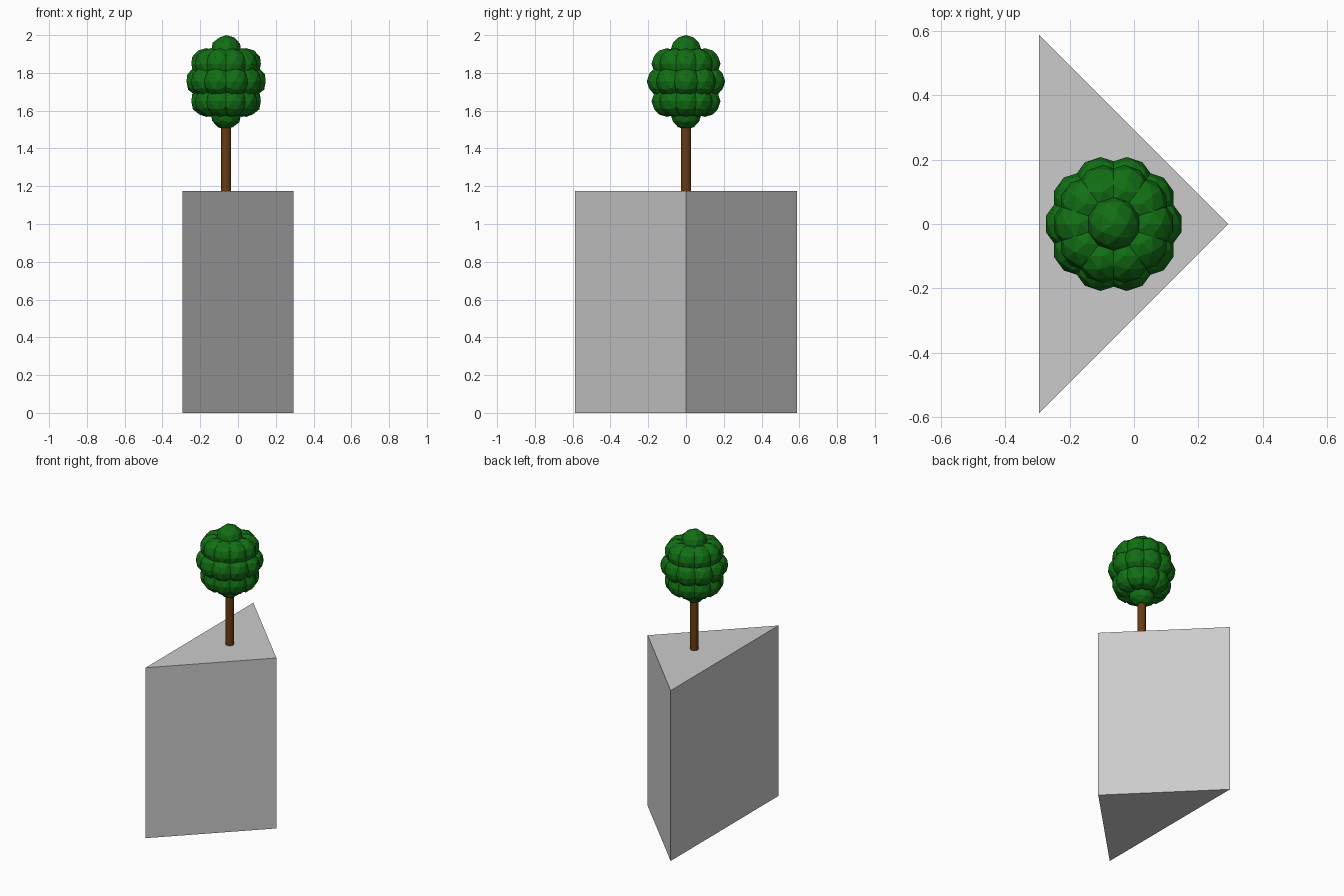
import bpy, bmesh, math
from mathutils import Matrix, Vector

if "Cube" in bpy.data.objects:
    bpy.data.objects.remove(bpy.data.objects["Cube"])

TREE_X = -0.063      # tree axis
BASE_H = 1.175       # height of the plinth
BALL_R = 0.083       # radius of one leaf cluster
LOBES = 10           # clusters per ring


def material(name, rgb):
    m = bpy.data.materials.new(name)
    m.diffuse_color = (*rgb, 1.0)
    m.use_nodes = True
    m.node_tree.nodes["Principled BSDF"].inputs["Base Color"].default_value = m.diffuse_color
    return m


def finish(bm, name, mat):
    bmesh.ops.recalc_face_normals(bm, faces=bm.faces)
    me = bpy.data.meshes.new(name)
    bm.to_mesh(me)
    bm.free()
    me.materials.append(mat)
    ob = bpy.data.objects.new(name, me)
    bpy.context.collection.objects.link(ob)
    return ob


stone = material("stone grey", (0.60, 0.60, 0.60))
bark = material("bark brown", (0.14, 0.045, 0.006))
leaf = material("leaf green", (0.006, 0.16, 0.007))

# Triangular plinth
bm = bmesh.new()
corners = [(-0.294, -0.587), (0.293, 0.0), (-0.294, 0.587)]
face = bm.faces.new([bm.verts.new((x, y, 0)) for x, y in corners])
top = bmesh.ops.extrude_face_region(bm, geom=[face])["geom"]
bmesh.ops.translate(bm, vec=Vector((0, 0, BASE_H)),
                    verts=[v for v in top if isinstance(v, bmesh.types.BMVert)])
# the extrusion can drop the bottom face, so close any open loop
bmesh.ops.holes_fill(bm, edges=[e for e in bm.edges if e.is_boundary])
finish(bm, "plinth", stone)

# Trunk
bm = bmesh.new()
trunk_top = 1.56
bmesh.ops.create_cone(bm, cap_ends=True, segments=12, radius1=0.026, radius2=0.026,
                      depth=trunk_top - BASE_H,
                      matrix=Matrix.Translation((TREE_X, 0, (trunk_top + BASE_H) / 2)))
finish(bm, "trunk", bark)

# Crown: rings of faceted leaf clusters with one cluster at each end
bm = bmesh.new()
rings = [(0.0, 1.583, 1), (0.105, 1.65, LOBES), (0.131, 1.755, LOBES),
         (0.105, 1.848, LOBES), (0.0, 1.917, 1)]
for radius, z, count in rings:
    for i in range(count):
        place = (Matrix.Translation((TREE_X, 0, z))
                 @ Matrix.Rotation(math.tau * i / count, 4, 'Z')
                 @ Matrix.Translation((radius, 0, 0)))
        bmesh.ops.create_icosphere(bm, subdivisions=2, radius=BALL_R, matrix=place)
finish(bm, "crown", leaf)
